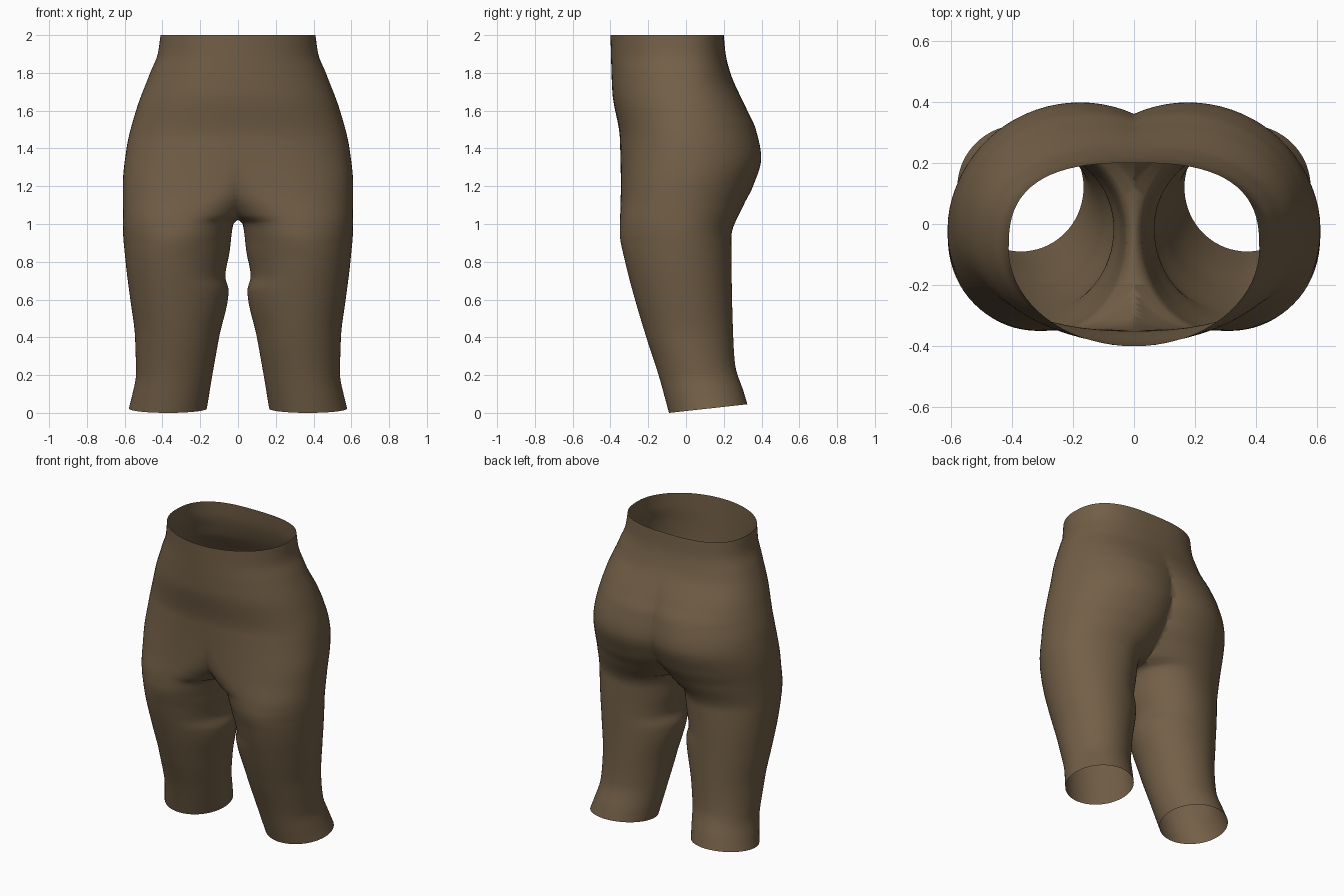
import bpy, bmesh, math

if "Cube" in bpy.data.objects:
    bpy.data.objects.remove(bpy.data.objects["Cube"])

RINGS, SEGS = 120, 72


def smooth(points, z):
    """Smooth monotone-friendly interpolation of (z, value) control points."""
    n = len(points)
    if z <= points[0][0]:
        return points[0][1]
    if z >= points[-1][0]:
        return points[-1][1]
    slope = [(points[i + 1][1] - points[i][1]) / (points[i + 1][0] - points[i][0])
             for i in range(n - 1)]

    def tangent(i):
        if i == 0:
            return slope[0]
        if i == n - 1:
            return slope[-1]
        a, b = slope[i - 1], slope[i]
        return 0.0 if a * b <= 0 else 2 * a * b / (a + b)

    i = next(k for k in range(n - 1) if z <= points[k + 1][0])
    h = points[i + 1][0] - points[i][0]
    t = (z - points[i][0]) / h
    return ((2 * t**3 - 3 * t**2 + 1) * points[i][1] + (t**3 - 2 * t**2 + t) * h * tangent(i)
            + (3 * t**2 - 2 * t**3) * points[i + 1][1] + (t**3 - t**2) * h * tangent(i + 1))


# Profiles over height for one half: side edges, front and back depth
outer = [(0, .578), (.08, .56), (.2, .54), (.4, .545), (.6, .57), (.8, .595), (1.0, .61),
         (1.2, .61), (1.4, .59), (1.6, .54), (1.8, .465), (1.9, .425), (2, .41)]
inner = [(0, .165), (.2, .135), (.4, .1), (.65, .05), (.72, .067), (.85, .045), (1.01, .022),
         (1.03, -.03), (1.08, -.08), (1.2, -.17), (1.4, -.25), (2, -.41)]
front = [(0, -.09), (.2, -.145), (.4, -.21), (.6, -.27), (.8, -.322), (.95, -.35),
         (1.2, -.345), (1.45, -.35), (1.7, -.39), (2, -.40)]
back = [(0, .325), (.08, .305), (.25, .26), (.4, .25), (.7, .242), (.93, .24), (1.1, .305),
        (1.2, .355), (1.35, .398), (1.5, .37), (1.6, .325), (1.8, .235), (1.9, .21), (2, .2)]
# Where the section is widest, and where its front and back crowns sit
middle = [(0, .12), (.2, .06), (.4, .02), (1, -.03), (1.4, 0), (2, -.08)]
front_crown = [(0, .37), (.4, .33), (.8, .34), (1, .29), (1.15, .15), (1.3, .05), (1.45, 0)]
back_crown = [(0, .37), (.4, .33), (.8, .31), (1, .27), (1.2, .19), (1.4, .17), (1.6, .11),
              (1.75, 0)]
front_power = [(.9, 2), (1.2, 2.4), (1.5, 2.2), (2, 2)]
back_power = [(1.5, 2), (2, 2.7)]


def section_point(z, angle):
    c, s = math.cos(angle), math.sin(angle)
    is_back = s > 0
    crown = smooth(back_crown if is_back else front_crown, z)
    depth = smooth(back if is_back else front, z)
    power = smooth(back_power if is_back else front_power, z)
    side = smooth(outer if c > 0 else inner, z)
    mid = smooth(middle, z)
    x = crown + (side - crown) * abs(c) ** (2 / power)
    y = mid + (depth - mid) * abs(s) ** (2 / power)
    # The cuff rises toward the back
    fade = max(0.0, 1 - z / .3)
    return x, y, z + fade * .045 * max(0.0, (y + .09) / .41)


# Half of the garment as a lofted tube, trimmed at the centre plane
bm = bmesh.new()
rings = []
for r in range(RINGS + 1):
    z = 2 * r / RINGS
    rings.append([bm.verts.new(section_point(z, 2 * math.pi * k / SEGS))
                  for k in range(SEGS)])
for low, high in zip(rings, rings[1:]):
    for k in range(SEGS):
        n = (k + 1) % SEGS
        bm.faces.new((low[k], low[n], high[n], high[k]))
bmesh.ops.bisect_plane(bm, geom=bm.verts[:] + bm.edges[:] + bm.faces[:], dist=1e-5,
                       plane_co=(0, 0, 0), plane_no=(1, 0, 0), clear_inner=True)
for v in bm.verts:
    if abs(v.co.x) < 2e-4:
        v.co.x = 0
mesh = bpy.data.meshes.new("shorts")
bm.to_mesh(mesh)
bm.free()

shorts = bpy.data.objects.new("shorts", mesh)
bpy.context.collection.objects.link(shorts)
bpy.context.view_layer.objects.active = shorts
shorts.select_set(True)
bpy.ops.object.shade_smooth()

mirror = shorts.modifiers.new("mirror", 'MIRROR')
mirror.use_clip = True
mirror.merge_threshold = .0005

# Brown cloth
cloth = bpy.data.materials.new("brown cloth")
cloth.diffuse_color = (.17, .115, .063, 1)
cloth.use_nodes = True
cloth.node_tree.nodes["Principled BSDF"].inputs["Base Color"].default_value = cloth.diffuse_color
mesh.materials.append(cloth)
